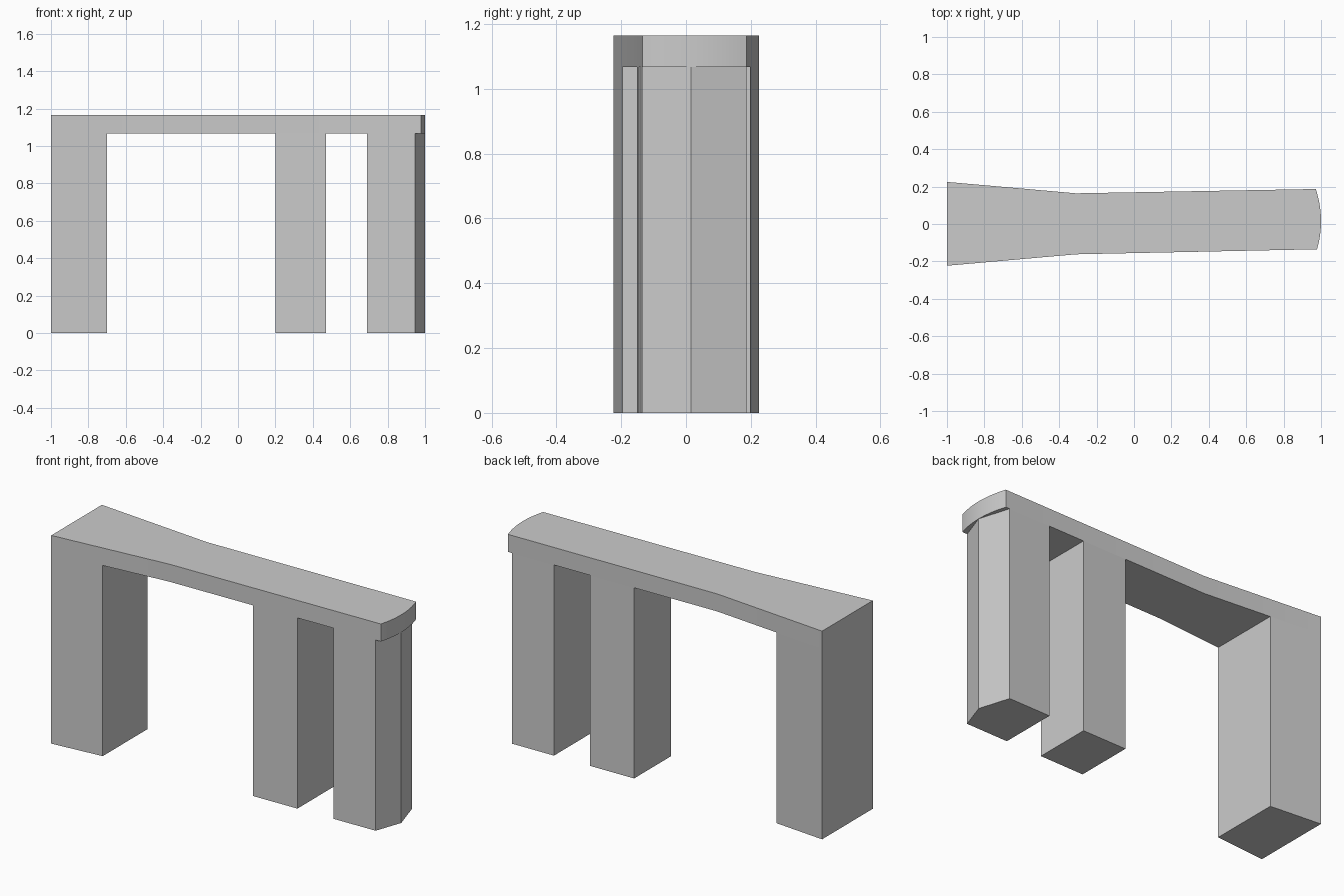
import bpy, bmesh

if "Cube" in bpy.data.objects:
    bpy.data.objects.remove(bpy.data.objects["Cube"])

LEG_TOP, TOP = 1.067, 1.165
APEX_Y = 0.015

# Plan half edges: wide left end, waist, slightly flared right end
FRONT = [(-1, -0.223), (-0.31, -0.162), (0.98, -0.135)]
BACK = [(-1, 0.225), (-0.31, 0.164), (0.972, 0.187)]


def side(line, x):
    a, b = line[:2] if x <= line[1][0] else line[1:]
    return (x, a[1] + (b[1] - a[1]) * (x - a[0]) / (b[0] - a[0]))


def flat(bm, pts, z, up):
    f = bm.faces.new([bm.verts.new((x, y, z)) for x, y in pts])
    f.normal_update()
    if (f.normal.z > 0) != up:
        f.normal_flip()


def walls(bm, pts, z0, z1):
    n = len(pts)
    lo = [bm.verts.new((x, y, z0)) for x, y in pts]
    hi = [bm.verts.new((x, y, z1)) for x, y in pts]
    for i in range(n):
        j = (i + 1) % n
        bm.faces.new((lo[i], lo[j], hi[j], hi[i]))


def finish(bm, name):
    bmesh.ops.remove_doubles(bm, verts=bm.verts[:], dist=1e-5)
    me = bpy.data.meshes.new(name)
    bm.to_mesh(me)
    bm.free()
    ob = bpy.data.objects.new(name, me)
    bpy.context.collection.objects.link(ob)
    return ob


def strip(x0, x1):
    return [side(FRONT, x0), side(FRONT, x1), side(BACK, x1), side(BACK, x0)]


# Curved right end of the top
def arc(y0, y1, n=10):
    return [(1 - 0.95 * (y - APEX_Y) ** 2, y)
            for y in (y0 + (y1 - y0) * i / n for i in range(n + 1))]


front_arc, back_arc = arc(-0.135, APEX_Y), arc(APEX_Y, 0.187)
outline = FRONT[:2] + front_arc + back_arc[1:] + BACK[1::-1]

# Top slab, its underside left open where the legs join it
bm = bmesh.new()
flat(bm, outline, TOP, True)
walls(bm, outline, LEG_TOP, TOP)
for x0, x1 in ((-0.70, -0.31), (-0.31, 0.20), (0.47, 0.69)):
    flat(bm, strip(x0, x1), LEG_TOP, False)
leg_front, leg_back = side(FRONT, 0.947), side(BACK, 0.947)
flat(bm, [leg_front] + front_arc, LEG_TOP, False)
flat(bm, back_arc + [leg_back], LEG_TOP, False)
top = finish(bm, "top_slab")
bpy.context.view_layer.objects.active = top
top.select_set(True)
bpy.ops.object.shade_smooth_by_angle(angle=0.3)

# Legs flush with the slab sides; the right one has a pointed end
legs = {
    "left_leg": strip(-1, -0.70),
    "middle_leg": strip(0.20, 0.47),
    "right_leg": [side(FRONT, 0.69), leg_front, (1, APEX_Y),
                  leg_back, side(BACK, 0.69)],
}
for name, pts in legs.items():
    bm = bmesh.new()
    flat(bm, pts, 0, False)
    walls(bm, pts, 0, LEG_TOP)
    finish(bm, name)
